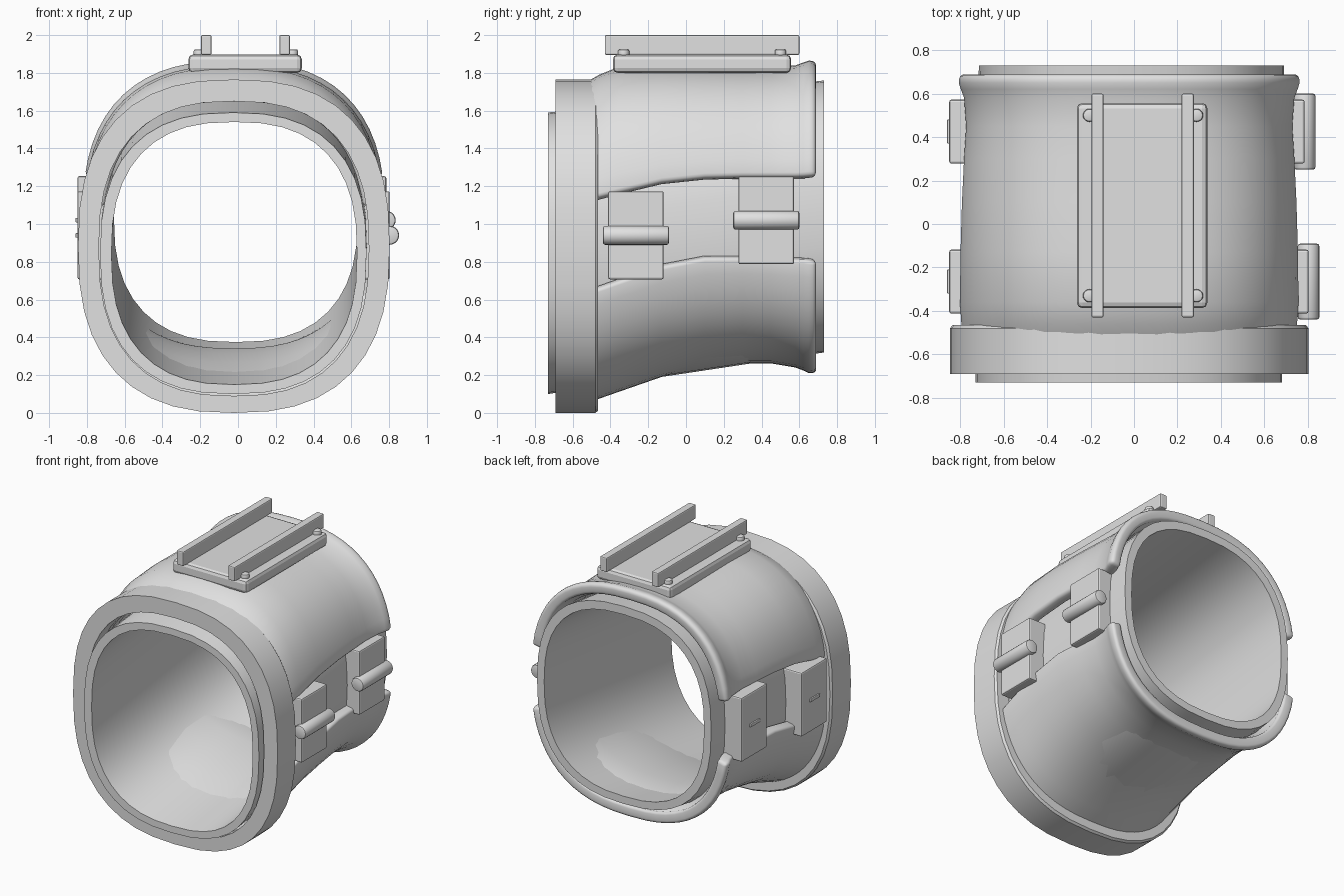
import bpy, bmesh, math
from mathutils import Matrix, Vector

if "Cube" in bpy.data.objects:
    bpy.data.objects.remove(bpy.data.objects["Cube"])

grey = bpy.data.materials.new("plain grey")
grey.diffuse_color = (0.75, 0.75, 0.75, 1)
grey.use_nodes = True
grey.node_tree.nodes["Principled BSDF"].inputs["Base Color"].default_value = grey.diffuse_color
POWER = 2.5   # roundness of the rounded-square sections
CX = -0.022   # middle of the cuff


def make(name, bm, smooth=False, thickness=0, bevel=0, segments=2):
    """Turn a bmesh into an object, with thickness and rounded edges."""
    bmesh.ops.recalc_face_normals(bm, faces=bm.faces)
    me = bpy.data.meshes.new(name)
    bm.to_mesh(me)
    bm.free()
    ob = bpy.data.objects.new(name, me)
    bpy.context.collection.objects.link(ob)
    if thickness:
        m = ob.modifiers.new("thickness", 'SOLIDIFY')
        m.thickness, m.offset = thickness, -1
    if bevel:
        m = ob.modifiers.new("rounding", 'BEVEL')
        m.width, m.segments = bevel, segments
        m.limit_method, m.angle_limit = 'ANGLE', math.radians(50)
    if ob.modifiers:
        dg = bpy.context.evaluated_depsgraph_get()
        ob.data = bpy.data.meshes.new_from_object(ob.evaluated_get(dg))
        ob.modifiers.clear()
    ob.data.materials.clear()
    ob.data.materials.append(grey)
    if smooth:
        ob.data.shade_smooth()
        ob.data.set_sharp_from_angle(angle=math.radians(35))
    return ob


def section(t, y, cx, z0, z1, a):
    """Point at angle t on a rounded-square section."""
    c, s, e = math.cos(t), math.sin(t), 2 / POWER
    return (cx + a * math.copysign(abs(c) ** e, c), y,
            (z0 + z1) / 2 + (z1 - z0) / 2 * math.copysign(abs(s) ** e, s))


def tube(name, rings, n=40, **kw):
    """Closed sleeve lofted through a loop of rings."""
    bm = bmesh.new()
    vs = [[bm.verts.new(section(2 * math.pi * i / n, *r)) for i in range(n)] for r in rings]
    for k in range(len(vs)):
        p, q = vs[k - 1], vs[k]
        for i in range(n):
            j = (i + 1) % n
            bm.faces.new((p[i], p[j], q[j], q[i]))
    return make(name, bm, smooth=True, **kw)


def box(name, x, y, z, bevel=0.01):
    bm = bmesh.new()
    lo, hi = Vector((x[0], y[0], z[0])), Vector((x[1], y[1], z[1]))
    bmesh.ops.create_cube(bm, size=1, matrix=Matrix.Translation((lo + hi) / 2)
                          @ Matrix.Diagonal((*(hi - lo), 1)))
    return make(name, bm, bevel=bevel)


def rod(name, center, radius, length, axis='Z', bevel=0.01):
    bm = bmesh.new()
    rot = Matrix.Rotation(math.pi / 2, 4, 'X') if axis == 'Y' else Matrix()
    bmesh.ops.create_cone(bm, cap_ends=True, segments=20, radius1=radius, radius2=radius,
                          depth=length, matrix=Matrix.Translation(center) @ rot)
    return make(name, bm, smooth=True, bevel=bevel)


# Inner sleeve and front band: y, centre x, bottom, top, half width
tube("inner_sleeve", [(-0.73, -0.025, 0.10, 1.59, 0.705), (0.73, -0.012, 0.32, 1.76, 0.702),
                      (0.73, -0.012, 0.375, 1.70, 0.645), (-0.73, -0.02, 0.15, 1.54, 0.65)])
tube("front_band", [(-0.69, CX, 0.0, 1.765, 0.825), (-0.48, CX, 0.0, 1.765, 0.825),
                    (-0.465, CX, 0.012, 1.753, 0.813), (-0.465, CX, 0.09, 1.65, 0.715),
                    (-0.69, CX, 0.09, 1.65, 0.715)])

# Outer shells: y, bottom, top, half width, upper edge height, lower edge height
shell = [(-0.60, 0.03, 1.71, 0.77, 1.10, 0.61), (-0.46, 0.075, 1.79, 0.785, 1.14, 0.66),
         (-0.36, 0.11, 1.83, 0.79, 1.165, 0.695), (-0.13, 0.19, 1.84, 0.79, 1.22, 0.775),
         (0.10, 0.235, 1.835, 0.785, 1.245, 0.82), (0.30, 0.262, 1.83, 0.775, 1.25, 0.82),
         (0.45, 0.262, 1.83, 0.765, 1.25, 0.815), (0.58, 0.24, 1.84, 0.775, 1.25, 0.81),
         (0.62, 0.225, 1.855, 0.79, 1.252, 0.81), (0.65, 0.21, 1.865, 0.80, 1.255, 0.805),
         (0.69, 0.212, 1.862, 0.797, 1.255, 0.80)]


def edge_angle(z, z0, z1):
    h = (z - (z0 + z1) / 2) / ((z1 - z0) / 2)
    return math.asin(math.copysign(abs(h) ** (POWER / 2), h))


def half_shell(name, upper, n=26):
    bm = bmesh.new()
    rows = []
    for y, z0, z1, a, zu, zl in shell:
        t = edge_angle(zu if upper else zl, z0, z1)
        start, end = (t, math.pi - t) if upper else (math.pi - t, 2 * math.pi + t)
        rows.append([bm.verts.new(section(start + (end - start) * i / n, y, CX, z0, z1, a))
                     for i in range(n + 1)])
    for p, q in zip(rows, rows[1:]):
        for i in range(n):
            bm.faces.new((p[i], p[i + 1], q[i + 1], q[i]))
    # outward direction, so the thickness grows inward
    bmesh.ops.recalc_face_normals(bm, faces=bm.faces)
    bm.faces.ensure_lookup_table()
    f = bm.faces[n // 2]
    flip = (f.normal.z > 0) != upper
    ob = make(name, bm)
    if flip:
        ob.data.flip_normals()
    m = ob.modifiers.new("thickness", 'SOLIDIFY')
    m.thickness, m.offset = 0.08, -1
    m = ob.modifiers.new("rounding", 'BEVEL')
    m.width, m.segments = 0.025, 3
    m.limit_method, m.angle_limit = 'ANGLE', math.radians(50)
    dg = bpy.context.evaluated_depsgraph_get()
    ob.data = bpy.data.meshes.new_from_object(ob.evaluated_get(dg))
    ob.modifiers.clear()
    ob.data.shade_smooth()
    ob.data.set_sharp_from_angle(angle=math.radians(35))


half_shell("upper_shell", True)
half_shell("lower_shell", False)

# Side clasps: plates on both sides, pins on the right, slim tabs on the left
for label, y, z, x in (("front", -0.265, 0.94, 0.803), ("rear", 0.425, 1.02, 0.785)):
    ys, zs = (y - 0.147, y + 0.147), (z - 0.233, z + 0.233)
    box(label + "_clasp_right", (0.66, x), ys, zs)
    rod(label + "_clasp_pin", (x, y, z), 0.05, 0.35, 'Y', 0.012)
    box(label + "_clasp_left", (-0.85, -0.69), ys, zs)
    box(label + "_clasp_tab", (-0.86, -0.84), (y - 0.055, y + 0.055), (z - 0.012, z + 0.012), 0.004)

# Top mount: plate, corner bolts and two rails
box("top_plate", (-0.263, 0.338), (-0.387, 0.557), (1.80, 1.897), 0.025)
for x in (-0.205, 0.288):
    for y in (-0.33, 0.50):
        rod("corner_bolt", (x, y, 1.90), 0.03, 0.05)
for x in (-0.168, 0.247):
    box("top_rail", (x - 0.028, x + 0.028), (-0.43, 0.60), (1.895, 2.0), 0.008)
